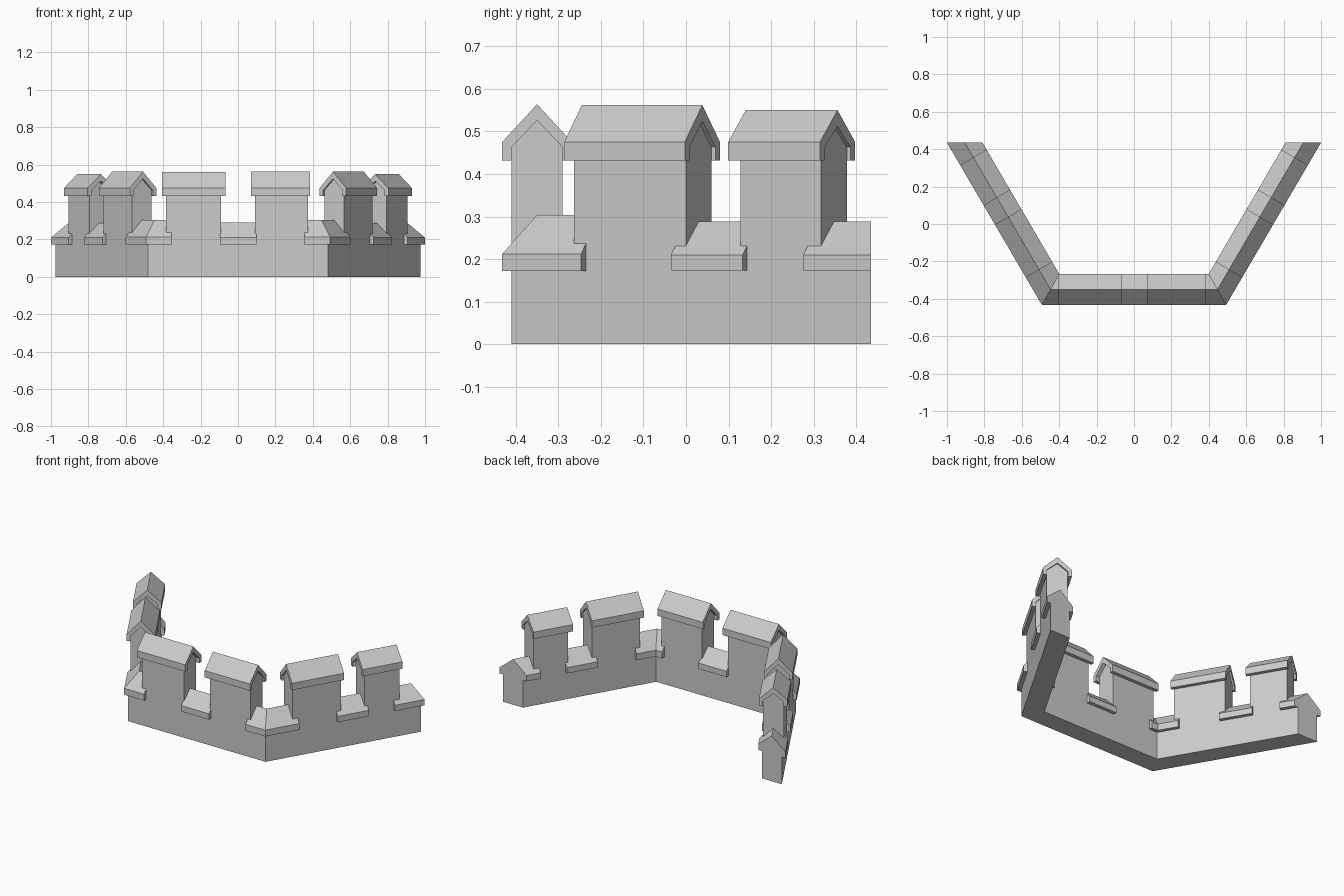
import bpy
import bmesh
from mathutils import Vector

cube = bpy.data.objects.get("Cube")
if cube:
    bpy.data.objects.remove(cube, do_unlink=True)

stone = bpy.data.materials.new("grey_stone")
stone.use_nodes = True
GREY = (0.6, 0.6, 0.6, 1)
stone.diffuse_color = GREY
stone.node_tree.nodes["Principled BSDF"].inputs["Base Color"].default_value = GREY

HALF, EAVE = 0.06, 0.082          # half widths of wall and coping
END_Y = 0.435
CORNER = Vector((0.446, -0.35))
END = Vector((0.905, END_Y))
ALONG = (END - CORNER).normalized()


def body_profile(bottom, shoulder, peak):
    return [(-HALF, bottom), (-HALF, shoulder), (0, peak), (HALF, shoulder), (HALF, bottom)]


def coping_profile(bottom, eave, peak):
    """Folded roof slab with a dropped lip on both sides."""
    outer = [(-EAVE, bottom), (-EAVE, eave), (0, peak), (EAVE, eave), (EAVE, bottom)]
    return outer + body_profile(bottom, eave - 0.012, peak - 0.038)[::-1]


def laterals(path):
    """Sideways vectors, mitred at bends and cut square to y at the wall ends."""
    normals = []
    for a, b in zip(path, path[1:]):
        d = (b - a).normalized()
        normals.append(Vector((d.y, -d.x)))
    result = []
    for i, p in enumerate(path):
        before, after = normals[max(i - 1, 0)], normals[min(i, len(normals) - 1)]
        if abs(p.y - END_Y) < 1e-5:
            result.append(Vector((1 / before.x, 0)))
        else:
            m = (before + after).normalized()
            result.append(m / m.dot(before))
    return result


def sweep(name, path, profile):
    bm = bmesh.new()
    rings = []
    for p, side in zip(path, laterals(path)):
        rings.append([bm.verts.new((p.x + side.x * u, p.y + side.y * u, z)) for u, z in profile])
    n = len(profile)
    for r, s in zip(rings, rings[1:]):
        for i in range(n):
            j = (i + 1) % n
            bm.faces.new((r[i], r[j], s[j], s[i]))
    bm.faces.new(rings[0])
    bm.faces.new(rings[-1])
    bmesh.ops.recalc_face_normals(bm, faces=bm.faces)
    mesh = bpy.data.meshes.new(name)
    bm.to_mesh(mesh)
    bm.free()
    mesh.materials.append(stone)
    obj = bpy.data.objects.new(name, mesh)
    bpy.context.collection.objects.link(obj)
    return obj


def front(x):
    return Vector((x, CORNER.y))


def wing(t):
    return CORNER + ALONG * t


def flip(path, s):
    return [Vector((p.x * s, p.y)) for p in path]


def merlon(name, body, roof, peak):
    sweep(name + "_body", body, body_profile(0.19, 0.463, peak - 0.038))
    sweep(name + "_roof", roof, coping_profile(0.432, 0.475, peak))


# Continuous lower wall
sweep("lower_wall", flip([END, CORNER], -1) + [CORNER, END], body_profile(0, 0.198, 0.252))

# Front merlons and the coping between them
merlon("front_right_merlon", [front(-0.385), front(-0.09)], [front(-0.405), front(-0.067)], 0.56)
merlon("front_left_merlon", [front(0.09), front(0.375)], [front(0.07), front(0.386)], 0.564)
sweep("front_coping", [front(-0.095), front(0.1)], coping_profile(0.173, 0.21, 0.29))

# Wings, mirrored
for word, s in (("left", 1), ("right", -1)):
    merlon(word + "_inner_merlon", flip([wing(0.135), wing(0.44)], s),
           flip([wing(0.122), wing(0.45)], s), 0.562)
    merlon(word + "_outer_merlon", flip([wing(0.589), wing(0.808)], s),
           flip([wing(0.568), wing(0.818)], s), 0.55)
    sweep(word + "_corner_coping", flip([front(0.355), CORNER, wing(0.168)], s),
          coping_profile(0.172, 0.212, 0.304))
    sweep(word + "_middle_coping", flip([wing(0.412), wing(0.607)], s),
          coping_profile(0.173, 0.21, 0.288))
    sweep(word + "_end_coping", flip([wing(0.772), END], s),
          coping_profile(0.173, 0.21, 0.288))
